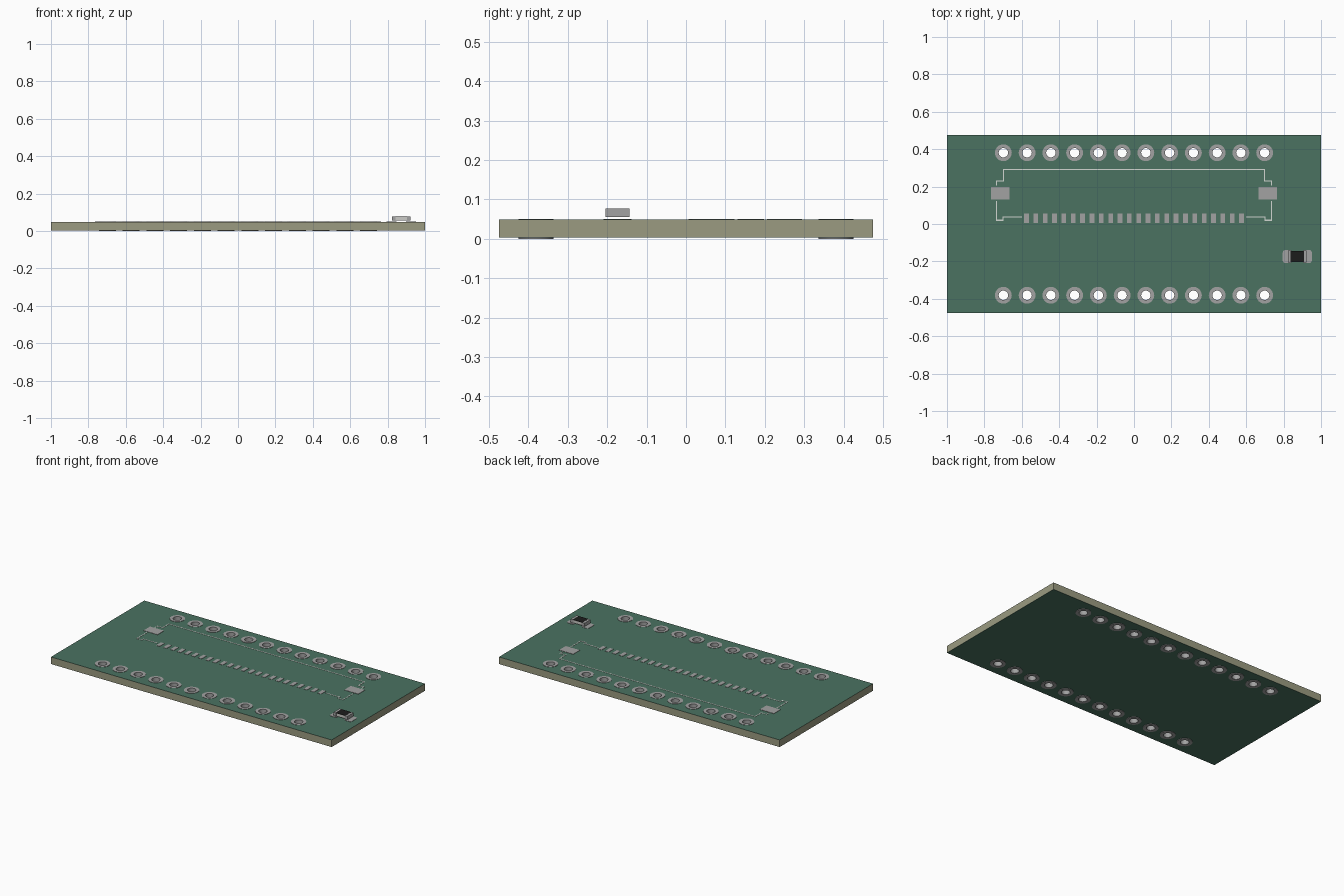
import bpy, bmesh, math

if "Cube" in bpy.data.objects:
    bpy.data.objects.remove(bpy.data.objects["Cube"])

PITCH = 0.127
ROW_Y = 0.381
Z0, Z1, SKIN = 0.003, 0.0485, 0.001      # board bottom, top, mask thickness
HOLES = [((i - 5.5) * PITCH, s * ROW_Y) for s in (-1, 1) for i in range(12)]


def material(name, rgb):
    m = bpy.data.materials.new(name)
    m.diffuse_color = (*rgb, 1)
    m.use_nodes = True
    m.node_tree.nodes["Principled BSDF"].inputs["Base Color"].default_value = m.diffuse_color
    return m


GREEN = material("green_mask", (0.07, 0.17, 0.12))
TAN = material("fibreglass", (0.33, 0.33, 0.22))
METAL = material("tinned_metal", (0.36, 0.36, 0.36))
WHITE = material("silkscreen_white", (0.65, 0.68, 0.65))
CERAMIC = material("ceramic", (0.6, 0.6, 0.57))
BLACK = material("black_coating", (0.012, 0.012, 0.012))


def add_object(name, mesh, mat):
    mesh.materials.clear()
    mesh.materials.append(mat)
    ob = bpy.data.objects.new(name, mesh)
    bpy.context.collection.objects.link(ob)
    return ob


def circle(cx, cy, r, n=32):
    return [(cx + r * math.cos(2 * math.pi * i / n), cy + r * math.sin(2 * math.pi * i / n)) for i in range(n)]


def rect(x0, y0, x1, y1):
    return [(x0, y0), (x1, y0), (x1, y1), (x0, y1)]


def rounded(x0, y0, x1, y1, r, n=5):
    pts = []
    for k, (cx, cy) in enumerate(rect(x0 + r, y0 + r, x1 - r, y1 - r)):
        for i in range(n + 1):
            a = math.pi + (k + i / n) * math.pi / 2
            pts.append((cx + r * math.cos(a), cy + r * math.sin(a)))
    return pts


def plate(name, loops, z0, z1, mat):
    """Flat plate from closed outlines; inner outlines become holes."""
    cu = bpy.data.curves.new(name, 'CURVE')
    cu.dimensions, cu.fill_mode = '2D', 'BOTH'
    cu.extrude = (z1 - z0) / 2
    for pts in loops:
        sp = cu.splines.new('POLY')
        sp.points.add(len(pts) - 1)
        for p, (x, y) in zip(sp.points, pts):
            p.co = (x, y, 0, 1)
        sp.use_cyclic_u = True
    tmp = bpy.data.objects.new(name + "_outline", cu)
    bpy.context.collection.objects.link(tmp)
    ev = tmp.evaluated_get(bpy.context.evaluated_depsgraph_get())
    me = bpy.data.meshes.new_from_object(ev)
    bpy.data.objects.remove(tmp)
    bm = bmesh.new()
    bm.from_mesh(me)
    bmesh.ops.remove_doubles(bm, verts=bm.verts, dist=1e-5)
    bmesh.ops.translate(bm, verts=bm.verts, vec=(0, 0, (z0 + z1) / 2))
    bmesh.ops.recalc_face_normals(bm, faces=bm.faces)
    bm.to_mesh(me)
    bm.free()
    for p in me.polygons:
        p.use_smooth = False
    return add_object(name, me, mat)


def box(name, x0, x1, y0, y1, z0, z1, mat):
    return plate(name, [rect(x0, y0, x1, y1)], z0, z1, mat)


# Drilled board: core with a green skin on both faces
board = [rect(-1, -0.475, 1, 0.475)] + [circle(x, y, 0.026) for x, y in HOLES]
plate("board_core", board, Z0 + SKIN, Z1 - SKIN, TAN)
plate("top_mask", board, Z1 - SKIN, Z1, GREEN)
plate("bottom_mask", board, Z0, Z0 + SKIN, GREEN)

# Plated through holes: spool-shaped section turned around each hole
ZT = 0.0505
section = [(0.025, 0), (0.045, 0), (0.045, Z0), (0.026, Z0),
           (0.026, Z1), (0.045, Z1), (0.045, ZT), (0.025, ZT)]
N = 32
bm = bmesh.new()
for hx, hy in HOLES:
    rings = [[bm.verts.new((x, y, z)) for x, y in circle(hx, hy, r, N)] for r, z in section]
    for a, b in zip(rings, rings[1:] + rings[:1]):
        for i in range(N):
            j = (i + 1) % N
            bm.faces.new((a[i], a[j], b[j], b[i]))
bmesh.ops.recalc_face_normals(bm, faces=bm.faces)
me = bpy.data.meshes.new("plated_holes")
bm.to_mesh(me)
bm.free()
vias = add_object("plated_holes", me, METAL)
bpy.context.view_layer.objects.active = vias
vias.select_set(True)
bpy.ops.object.shade_smooth_by_angle(angle=math.radians(30))

# Connector footprint: row of contact pads and two anchor pads
plate("contact_pads", [rect(x - 0.0125, 0.006, x + 0.0125, 0.056)
                       for x in ((i - 11.5) * 0.05 for i in range(24))], Z1, ZT, METAL)
plate("anchor_pads", [rect(s * 0.715 - 0.05, 0.131, s * 0.715 + 0.05, 0.198) for s in (-1, 1)],
      Z1, ZT, METAL)


# Connector outline print: mirrored strokes
def ribbon(path, w=0.003):
    """Outline of an axis-aligned path with mitred corners."""
    left, right = [], []
    for i, (x, y) in enumerate(path):
        ox = oy = 0
        for k in (i - 1, i):
            if 0 <= k < len(path) - 1:
                dx, dy = path[k + 1][0] - path[k][0], path[k + 1][1] - path[k][1]
                if abs(dx) > abs(dy):
                    oy = math.copysign(w, dx)
                else:
                    ox = -math.copysign(w, dy)
        left.append((x + ox, y + oy))
        right.append((x - ox, y - oy))
    return left + right[::-1]


upper = [(-0.735, 0.206), (-0.735, 0.23), (-0.697, 0.23), (-0.697, 0.292)]
lower = [(-0.735, 0.123), (-0.735, 0.02), (-0.70, 0.02), (-0.70, 0.037), (-0.60, 0.037)]
mirror = lambda path: [(-x, y) for x, y in path]
plate("connector_outline", [ribbon(upper + mirror(upper)[::-1]), ribbon(lower), ribbon(mirror(lower))],
      Z1, Z1 + 0.0012, WHITE)

# Chip resistor on rounded solder pads
CX, CY = 0.873, -0.174
plate("resistor_pads", [rounded(CX + s * 0.052 - 0.026, CY - 0.035, CX + s * 0.052 + 0.026, CY + 0.035, 0.014)
                        for s in (-1, 1)], Z1, ZT, METAL)
box("resistor_body", CX - 0.046, CX + 0.046, CY - 0.03, CY + 0.03, 0.057, 0.0755, CERAMIC)
box("resistor_coating", CX - 0.035, CX + 0.035, CY - 0.03, CY + 0.03, 0.0755, 0.0772, BLACK)
for side, s in (("left", -1), ("right", 1)):
    xs = sorted((CX + s * 0.03, CX + s * 0.05))
    box(f"resistor_cap_{side}", *xs, CY - 0.031, CY + 0.031, 0.055, 0.0768, METAL)
